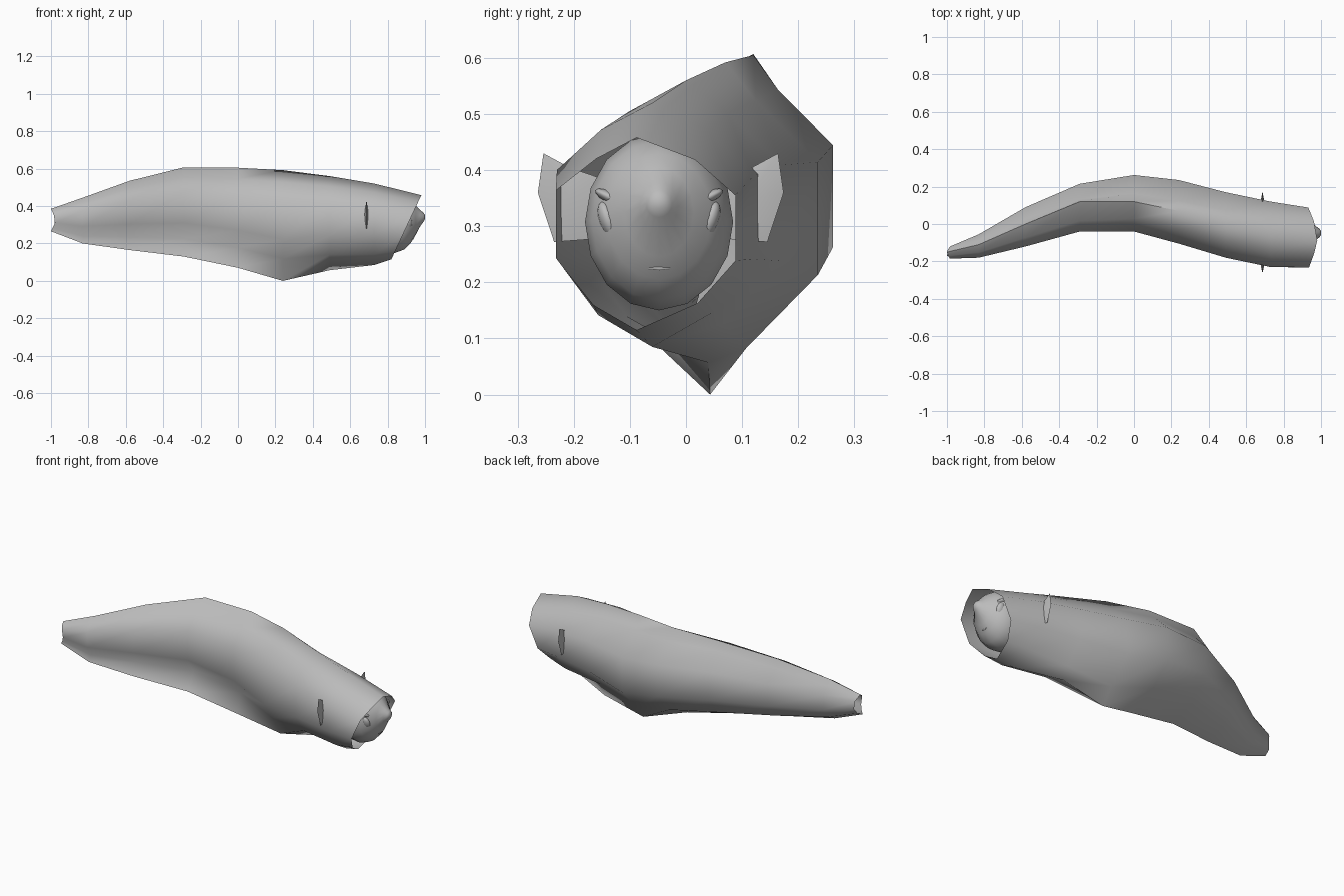
import bpy, bmesh, math
from mathutils import Vector

old = bpy.data.objects.get("Cube")
if old:
    bpy.data.objects.remove(old, do_unlink=True)

grey = bpy.data.materials.new("soft_grey")
grey.use_nodes = True
COLOR = (0.5, 0.5, 0.5, 1)
grey.diffuse_color = COLOR
grey.node_tree.nodes["Principled BSDF"].inputs["Base Color"].default_value = COLOR


def finish(name, bm, angle):
    """Turn a bmesh into a named, coloured, smooth-shaded object."""
    mesh = bpy.data.meshes.new(name)
    bm.to_mesh(mesh)
    bm.free()
    mesh.materials.append(grey)
    obj = bpy.data.objects.new(name, mesh)
    bpy.context.collection.objects.link(obj)
    bpy.ops.object.select_all(action='DESELECT')
    obj.select_set(True)
    bpy.context.view_layer.objects.active = obj
    bpy.ops.object.shade_smooth_by_angle(angle=math.radians(angle))
    return obj


def loft(rings, cap=False):
    """Skin a list of equal-length point rings."""
    bm = bmesh.new()
    rows = [[bm.verts.new(p) for p in ring] for ring in rings]
    n = len(rows[0])
    for a, b in zip(rows, rows[1:]):
        for i in range(n):
            j = (i + 1) % n
            bm.faces.new((a[i], a[j], b[j], b[i]))
    if cap:
        bm.faces.new(rows[0][::-1])
        bm.faces.new(rows[-1])
    bmesh.ops.recalc_face_normals(bm, faces=bm.faces)
    return bm


def section(tuck):
    """Unit cross-section; tuck draws the flanks in above the keel."""
    return [(0, 1), (0.55 - 0.2 * tuck, 0.77), (1, 0.4), (1, -0.28),
            (0.58 - 0.33 * tuck, -0.72), (0, -1),
            (-0.58, -0.74 + 0.14 * tuck), (-1, -0.25), (-1, 0.45), (-0.55, 0.78)]


# Body: bent open tube with an off-centre ridge and keel
# (x, y min, y max, z min, z max, ridge y, keel y, tuck)
stations = [
    (-1.00, -0.185, -0.12, 0.265, 0.385, -0.15, -0.17, 0),
    (-0.83, -0.18, -0.055, 0.20, 0.445, -0.11, -0.16, 0.4),
    (-0.58, -0.12, 0.09, 0.165, 0.535, 0.00, -0.11, 0.8),
    (-0.29, -0.04, 0.215, 0.13, 0.607, 0.12, -0.04, 1),
    (0.00, -0.04, 0.262, 0.07, 0.605, 0.12, -0.01, 1),
    (0.24, -0.105, 0.235, 0.00, 0.592, 0.07, 0.043, 1),
    (0.49, -0.18, 0.17, 0.057, 0.56, 0.00, 0.04, 0.5),
    (0.73, -0.23, 0.12, 0.085, 0.52, -0.06, -0.06, 0),
    (0.98, -0.232, 0.088, 0.115, 0.458, -0.088, -0.088, 0),
]
rings = []
for x, y0, y1, z0, z1, ridge, keel, tuck in stations:
    ring = []
    for a, b in section(tuck):
        px = x
        if x == -1:                       # notched tail opening
            px = x + 0.028 * (1 - abs(b))
        elif x == 0.98:                   # slanted hood opening
            px = x - 0.08 * (1 - b)
        y = (y0 + y1) / 2 + a * (y1 - y0) / 2
        if a == 0:
            y = ridge if b > 0 else keel
        ring.append((px, y, (z0 + z1) / 2 + b * (z1 - z0) / 2))
    rings.append(ring)
finish("body", loft(rings), 80)

# Head: tall forehead sloping to a small nose (x, y radius, z min, z max)
MID = -0.048
head_stations = [(0.66, 0.07, 0.21, 0.40), (0.75, 0.12, 0.16, 0.45),
                 (0.84, 0.132, 0.15, 0.465), (0.89, 0.12, 0.168, 0.452),
                 (0.925, 0.094, 0.205, 0.43), (0.95, 0.062, 0.245, 0.405),
                 (0.975, 0.034, 0.293, 0.378), (0.992, 0.023, 0.316, 0.364),
                 (1.0, 0.01, 0.331, 0.351)]
rings = [[(x, MID + ry * math.sin(t),
           (z0 + z1) / 2 + (z1 - z0) / 2 * math.cos(t))
          for t in (math.tau * i / 16 for i in range(16))]
         for x, ry, z0, z1 in head_stations]
finish("head", loft(rings, cap=True), 80)


def ellipsoid(name, centre, radii, tilt):
    bm = bmesh.new()
    bmesh.ops.create_uvsphere(bm, u_segments=12, v_segments=8, radius=1)
    obj = finish(name, bm, 80)
    obj.location, obj.scale = centre, radii
    obj.rotation_euler = (tilt, 0, 0)


def fin(name, side):
    """Leaf-shaped plate, thickest at its middle."""
    outline = [(0.105, 0.385), (0.163, 0.405), (0.209, 0.43),
               (0.219, 0.36), (0.19, 0.272), (0.11, 0.278)]
    bm = bmesh.new()
    edge = [bm.verts.new((0.687, MID + 0.003 + side * d, z)) for d, z in outline]
    for dx in (-0.012, 0.012):
        peak = bm.verts.new((0.687 + dx, MID + side * 0.16, 0.35))
        for i, v in enumerate(edge):
            bm.faces.new((v, edge[(i + 1) % len(edge)], peak))
    bmesh.ops.recalc_face_normals(bm, faces=bm.faces)
    finish(name, bm, 40)


# Paired eyes, brows and fins
for label, side in (("left", 1), ("right", -1)):
    ellipsoid(label + "_eye", (0.905, MID + side * 0.09, 0.31),
              (0.026, 0.017, 0.036), -side * 0.35)
    ellipsoid(label + "_brow", (0.902, MID + side * 0.076, 0.346),
              (0.026, 0.042, 0.012), side * 0.45)
    fin(label + "_fin", side)

# Mouth: thin lip following the muzzle
lip = []
for i in range(7):
    u = i / 3 - 1
    r = 0.004 * (1 - 0.7 * abs(u))
    c = Vector((0.936 - 0.022 * u * u, MID + 0.05 * u, 0.225 + 0.006 * u * u))
    lip.append([c + Vector((r * math.cos(t), 0, r * math.sin(t)))
                for t in (math.tau * k / 6 for k in range(6))])
finish("mouth", loft(lip, cap=True), 60)
